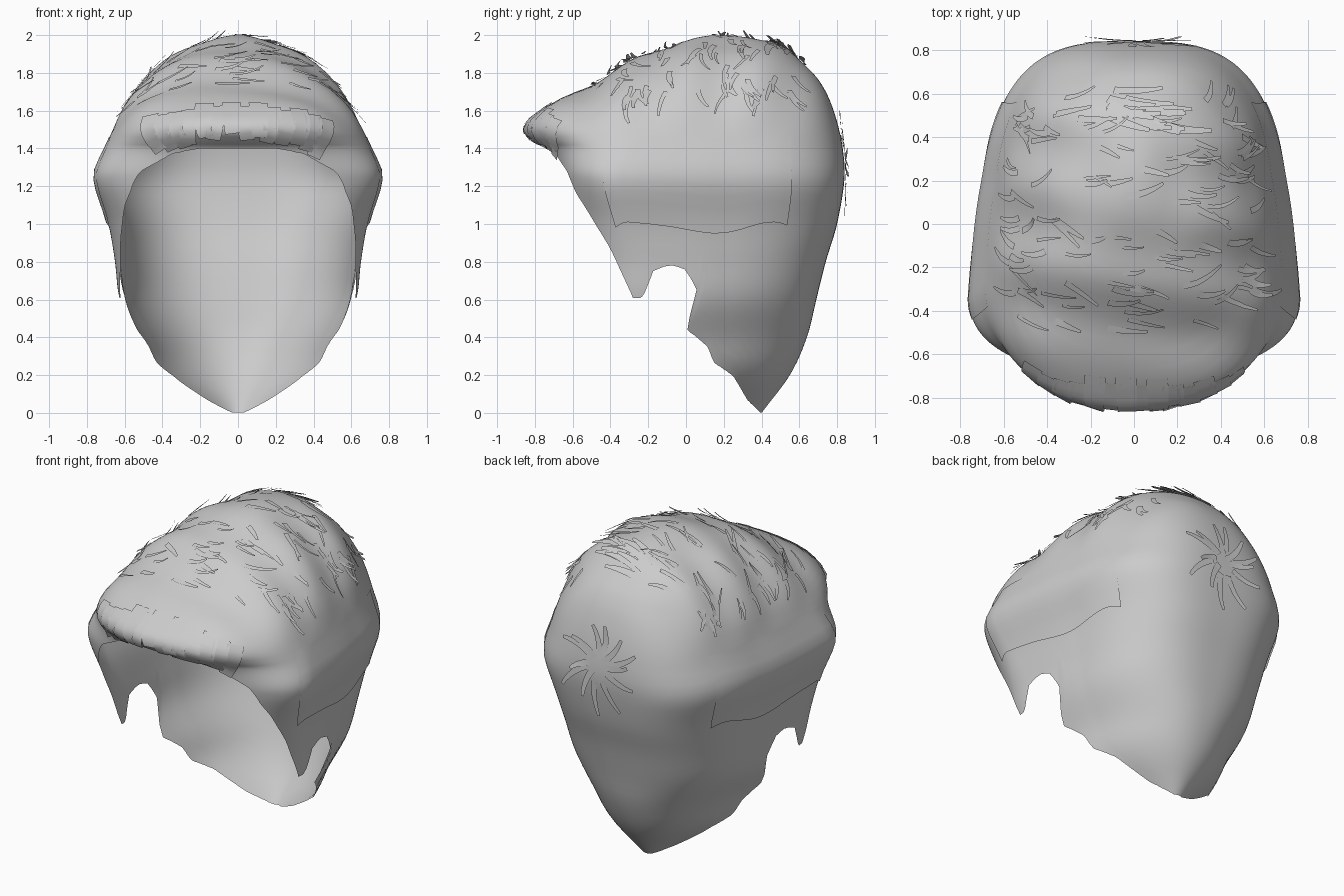
import bpy, bmesh, math, random
from mathutils import Vector, Matrix
from mathutils.bvhtree import BVHTree

random.seed(4)
if "Cube" in bpy.data.objects:
    bpy.data.objects.remove(bpy.data.objects["Cube"])

grey = bpy.data.materials.new("hair_grey")
grey.use_nodes = True
grey.diffuse_color = (0.6, 0.6, 0.6, 1)
grey.node_tree.nodes["Principled BSDF"].inputs["Base Color"].default_value = (0.6, 0.6, 0.6, 1)

# Head sections: height, half width, front y, back y, centre y
SECTIONS = [
    (2.0, 0, .18, .18, .18), (1.96, .17, -.03, .44, .16), (1.9, .32, -.2, .57, .14),
    (1.8, .46, -.4, .68, .1), (1.7, .55, -.57, .74, .03), (1.6, .62, -.77, .78, -.05),
    (1.5, .67, -.85, .81, -.13), (1.4, .71, -.74, .83, -.24), (1.25, .76, -.69, .84, -.32),
    (1.0, .69, -.66, .8, -.25), (.8, .66, -.64, .74, -.18), (.6, .635, -.6, .69, -.18),
    (.4, .55, -.55, .64, -.25), (.2, .46, -.5, .55, -.2), (0, .15, -.3, .4, 0)]

# Hairline seen from the side: leaned y, height
HAIRLINE = [(-.73, 1.4), (-.69, 1.37), (-.63, 1.28), (-.585, 1.17), (-.54, 1.1), (-.4, .87),
            (-.28, .61), (-.23, .61), (-.17, .76), (-.08, .785), (0, .76), (.065, .64),
            (.07, .45), (.23, .35), (.29, .27), (.42, .2), (.55, .07), (.65, 0)]
BRIM = 1.42


def clamp(t):
    return max(0, min(1, t))


def section(z):
    """Smoothly interpolate the section table, evenly in root depth."""
    q = math.sqrt(max(0, 2 - z))
    qs = [math.sqrt(2 - s[0]) for s in SECTIONS]
    i = max(k for k in range(len(qs) - 1) if qs[k] <= q + 1e-9)
    h = qs[i + 1] - qs[i]
    t = min(1, (q - qs[i]) / h)

    def slope(k, c):
        a, b = max(k - 1, 0), min(k + 1, len(qs) - 1)
        return (SECTIONS[b][c] - SECTIONS[a][c]) / (qs[b] - qs[a]) * h
    out = []
    for c in range(1, 5):
        p0, p1 = SECTIONS[i][c], SECTIONS[i + 1][c]
        m0, m1 = slope(i, c), slope(i + 1, c)
        out.append(p0 + t * (m0 + t * (3 * (p1 - p0) - 2 * m0 - m1 + t * (2 * (p0 - p1) + m0 + m1))))
    return out


def scalp(angle, z, grow=0):
    """Point on the hair surface: boxy at the back, narrowing behind the temples."""
    w, f, b, c = section(z)
    ca, sa = math.cos(angle), math.sin(angle)
    e = 2 / (2 + (1.2 * clamp(min(z - .2, 2.2 - z)) if sa > 0 else .5 * clamp(z - .2)))
    reach = (b - c if sa > 0 else c - f) + grow
    y = c + reach * math.copysign(abs(sa) ** e, sa)
    narrow = 1 - .06 * clamp((y + .33) / .55) * clamp((2 - z) * 2)
    x = (w + grow) * math.copysign(abs(ca) ** e, ca) * narrow
    wave = .012 * math.sin(y * 17 + x * 3) * clamp((z - 1.45) * 4)
    return Vector((x * (1 + wave), y, z + wave * min(1, (2 - z) * 8)))


def hairline(y):
    if y <= HAIRLINE[0][0]:
        return HAIRLINE[0][1]
    for (a, za), (b, zb) in zip(HAIRLINE, HAIRLINE[1:]):
        if y <= b:
            return za + (zb - za) * (y - a) / (b - a)
    return 0


def column_end(angle):
    """Height where a column of hair meets the hairline."""
    z = BRIM
    while z > 0.003 and z > hairline(scalp(angle, z).y + .4 * max(0, .63 - z)):
        z -= .003
    return max(z, 0)


def finish(name, bm, sharp=50):
    mesh = bpy.data.meshes.new(name)
    bm.to_mesh(mesh)
    bm.free()
    obj = bpy.data.objects.new(name, mesh)
    bpy.context.collection.objects.link(obj)
    mesh.materials.append(grey)
    bpy.ops.object.select_all(action='DESELECT')
    obj.select_set(True)
    bpy.context.view_layer.objects.active = obj
    bpy.ops.object.shade_smooth_by_angle(angle=math.radians(sharp))


def sheet(bm, rows, closed=False):
    """Skin a list of equally long point rows."""
    vs = [[bm.verts.new(p) for p in row] for row in rows]
    n = len(rows[0])
    for a, b in zip(vs, vs[1:]):
        for k in range(n if closed else n - 1):
            j = (k + 1) % n
            bm.faces.new((a[k], b[k], b[j], a[j]))


# Main hair shell: level rings to the brim, then columns down to the hairline
COLS, UPPER, LOWER = 240, 26, 26
angles = [2 * math.pi * k / COLS for k in range(COLS)]
ends = [column_end(a) for a in angles]
rows = [[scalp(a, 2 - (2 - BRIM) * (r / UPPER) ** 2) for a in angles] for r in range(1, UPPER + 1)]
rows += [[scalp(a, BRIM + (e - BRIM) * r / LOWER) for a, e in zip(angles, ends)]
         for r in range(1, LOWER + 1)]
bm = bmesh.new()
sheet(bm, rows, closed=True)
bm.verts.ensure_lookup_table()
bm.faces.new(bm.verts[:COLS])
bmesh.ops.recalc_face_normals(bm, faces=bm.faces)
tree = BVHTree.FromBMesh(bm)
finish("hair_shell", bm, 70)

# Overlapping side layers above the ears
for side, name in ((1, "left_side_layer"), (-1, "right_side_layer")):
    bm = bmesh.new()
    rows = []
    for r in range(9):
        t = r / 8
        row = []
        for k in range(19):
            a = math.radians(-14 + 3 * k)
            low = 0.98 + .03 * math.sin(k * .5)
            p = scalp(a, 1.46 + (low - 1.46) * t, .003 + .008 * t)
            row.append((p.x * side, p.y, p.z))
        rows.append(row)
    sheet(bm, rows)
    bmesh.ops.recalc_face_normals(bm, faces=bm.faces)
    finish(name, bm)


def strand(bm, start, heading, length, width, lift, curl=0.0, taper=.6):
    """Lock that follows the surface, narrowing and rising toward its tip."""
    p, d = Vector(start), Vector(heading)
    rows, steps = [], 6
    for k in range(steps + 1):
        t = k / steps
        spot, n, _, _ = tree.find_nearest(p)
        d = (d - n * d.dot(n)).normalized()
        across = n.cross(d) * width * (1 - taper * t * t) / 2
        mid = spot + n * (.006 + lift * t * t)
        rows.append((mid - across, mid + across))
        d = Matrix.Rotation(curl / steps, 3, n) @ d
        p = spot + d * length / steps
    sheet(bm, rows)


def drop(x, y):
    """Surface point straight below."""
    return tree.ray_cast(Vector((x, y, 3)), Vector((0, 0, -1)))[0]


# Loose locks over the crown, combed sideways
bm = bmesh.new()
for k in range(100):
    hit = drop(random.uniform(-.6, .55), random.uniform(-.48, .58))
    if hit and hit.z > 1.55:
        strand(bm, hit, (1, random.uniform(-.6, .1), 0), random.uniform(.1, .2),
               random.uniform(.016, .034), random.uniform(.005, .035), random.uniform(-.3, .9))
# Broad tuft near the back of the crown
for k in range(14):
    hit = drop(random.uniform(-.15, .15), random.uniform(.42, .62))
    strand(bm, hit, (1, random.uniform(-.9, -.1), 0), .22, .045, .03, .4)
# Falling locks along the temples
for side in (-1, 1):
    for k in range(14):
        start = scalp(math.radians(random.uniform(-25, 50)), random.uniform(1.65, 1.82))
        start.x *= side
        strand(bm, start, (0, random.uniform(-.6, .1), -1), .13, .03, .015, .8 * side)
finish("crown_locks", bm)

# Whorl of locks at the back
bm = bmesh.new()
for k in range(13):
    a = 2 * math.pi * k / 13 + random.uniform(-.2, .2)
    d = Vector((math.cos(a), 0, math.sin(a)))
    strand(bm, Vector((.03, .82, 1.36)) + d * random.uniform(.03, .1), d,
           random.uniform(.14, .24), .04, .025, .6, .5)
finish("back_whorl", bm)

# Fringe of broad locks rolled over the forehead
bm = bmesh.new()
for k in range(14):
    x = -.46 + .92 * k / 13
    z = 1.63 - .3 * x * x + random.uniform(-.015, .015)
    hit = tree.ray_cast(Vector((x, -3, z)), Vector((0, 1, 0)))[0]
    strand(bm, hit, (.2 * x, -.5, -1), .24, .1, .015, random.uniform(-.15, .15), .2)
finish("fringe", bm)
